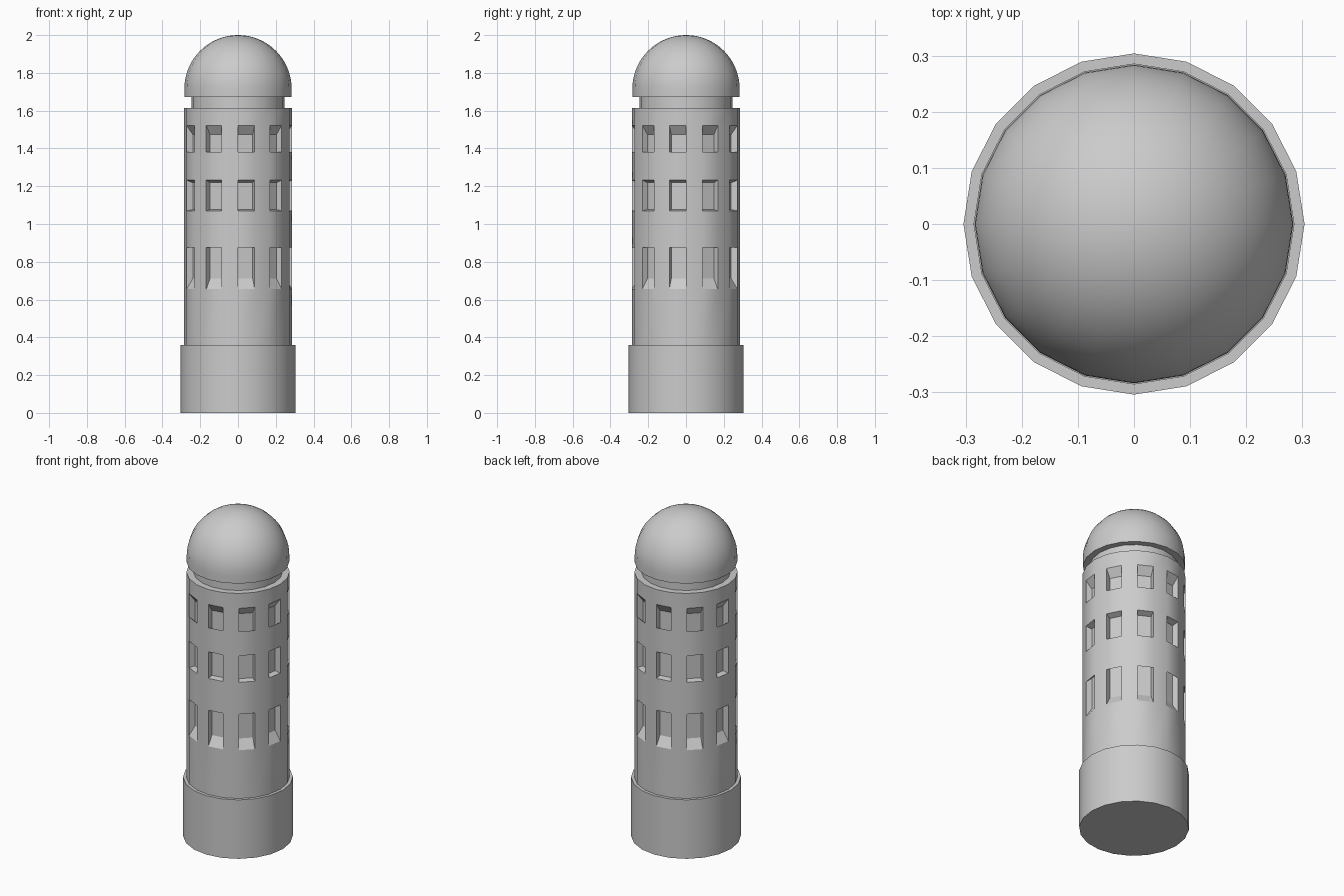
import bpy, bmesh, math
from mathutils import Vector

if "Cube" in bpy.data.objects:
    bpy.data.objects.remove(bpy.data.objects["Cube"])

SIDES = 20


def revolve(bm, profile):
    """Sweep (radius, z) points around z; radius 0 becomes a pole."""
    rings = []
    for r, z in profile:
        if r == 0:
            rings.append([bm.verts.new((0, 0, z))] * SIDES)
        else:
            rings.append([bm.verts.new((r * math.cos(math.tau * i / SIDES),
                                        r * math.sin(math.tau * i / SIDES), z))
                          for i in range(SIDES)])
    bands = []
    for a, b in zip(rings, rings[1:]):
        band = []
        for i in range(SIDES):
            j = (i + 1) % SIDES
            band.append(bm.faces.new(list(dict.fromkeys((a[i], a[j], b[j], b[i])))))
        bands.append(band)
    return bands


def finish(bm, name):
    bmesh.ops.recalc_face_normals(bm, faces=bm.faces)
    mesh = bpy.data.meshes.new(name)
    bm.to_mesh(mesh)
    bm.free()
    ob = bpy.data.objects.new(name, mesh)
    bpy.context.collection.objects.link(ob)
    bpy.ops.object.select_all(action='DESELECT')
    ob.select_set(True)
    bpy.context.view_layer.objects.active = ob
    bpy.ops.object.shade_smooth_by_angle(angle=math.radians(25))


def turned(name, profile):
    bm = bmesh.new()
    revolve(bm, profile)
    finish(bm, name)


# Wide plinth
turned("base", [(0, 0), (0.304, 0), (0.304, 0.36), (0, 0.36)])

# Shaft with three rows of windows, sunk towards the shaft centre
R = 0.286
levels = [0.36, 0.655, 0.875, 1.07, 1.232, 1.38, 1.522, 1.613]
bm = bmesh.new()
bands = revolve(bm, [(0, 0.36)] + [(R, z) for z in levels] + [(0, 1.613)])
# Every second facet, with one starting just right of the front centre line
windows = [bands[k][i] for k in (2, 4, 6) for i in range(1, SIDES, 2)]
centre = Vector((0, 0, 1.12))
for f in windows:
    inner = bmesh.ops.extrude_discrete_faces(bm, faces=[f])["faces"][0]
    for v in inner.verts:
        v.co = centre + (v.co - centre) * 0.88
finish(bm, "shaft")

# Recessed neck
turned("neck", [(0, 1.60), (0.247, 1.60), (0.247, 1.69), (0, 1.69)])

# Dome with a short straight skirt
D, spring = 0.284, 1.716
arc = [(D * math.cos(math.pi / 2 * i / 16), spring + D * math.sin(math.pi / 2 * i / 16))
       for i in range(16)]
turned("dome", [(0, 1.672), (D, 1.672)] + arc + [(0, 2.0)])
